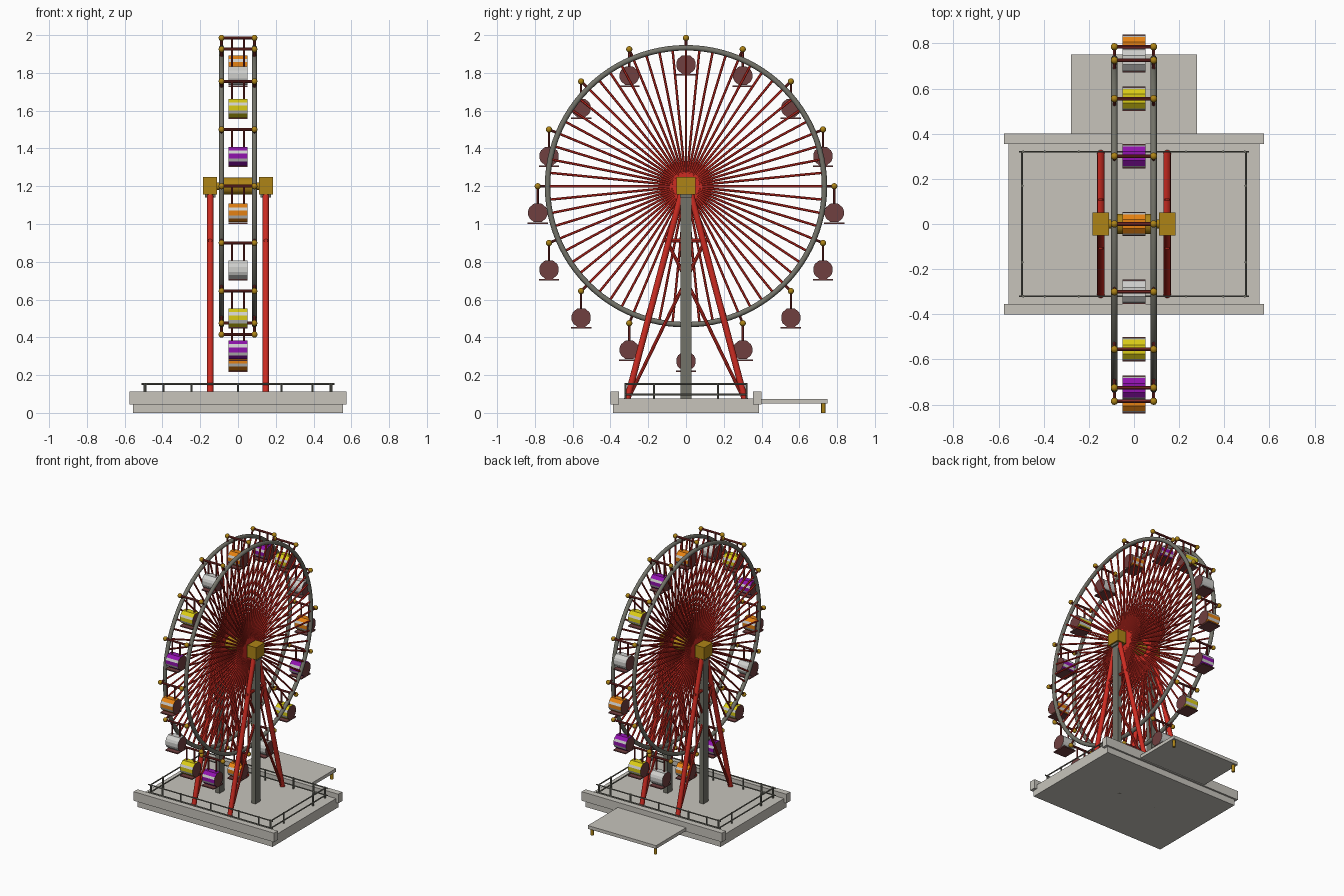
import bpy, bmesh, math
from mathutils import Vector, Matrix

if "Cube" in bpy.data.objects:
    bpy.data.objects.remove(bpy.data.objects["Cube"])


def material(name, rgb):
    m = bpy.data.materials.new(name)
    m.diffuse_color = (*rgb, 1)
    m.use_nodes = True
    m.node_tree.nodes["Principled BSDF"].inputs["Base Color"].default_value = m.diffuse_color
    return m


STONE = material("pale stone", (0.57, 0.55, 0.50))
RED = material("red", (0.62, 0.025, 0.016))
GOLD = material("gold", (0.42, 0.23, 0.008))
BROWN = material("brown red", (0.16, 0.05, 0.05))
DARK = material("dark red", (0.22, 0.025, 0.022))
GREY = material("steel grey", (0.17, 0.17, 0.14))
WHITE = material("white", (0.62, 0.62, 0.60))
ORANGE = material("orange", (0.78, 0.22, 0.006))
YELLOW = material("yellow", (0.70, 0.60, 0.008))
PURPLE = material("purple", (0.28, 0.006, 0.42))

HUB_Z, RIM_R, RIM_X, PIVOT_R, CABINS = 1.2, 0.733, 0.087, 0.785, 16


def finish(bm, name, mats, smooth=False):
    bmesh.ops.recalc_face_normals(bm, faces=bm.faces)
    me = bpy.data.meshes.new(name)
    bm.to_mesh(me)
    bm.free()
    for m in mats:
        me.materials.append(m)
    if smooth:
        me.polygons.foreach_set("use_smooth", [True] * len(me.polygons))
        me.set_sharp_from_angle(angle=math.radians(40))
    ob = bpy.data.objects.new(name, me)
    bpy.context.collection.objects.link(ob)
    return ob


def box(bm, lo, hi):
    lo, hi = Vector(lo), Vector(hi)
    mat = Matrix.Translation((lo + hi) / 2) @ Matrix.Diagonal((*(hi - lo), 1))
    bmesh.ops.create_cube(bm, size=1, matrix=mat)


def rod(bm, a, b, r, sides=8):
    a, b = Vector(a), Vector(b)
    d = b - a
    mat = Matrix.Translation((a + b) / 2) @ d.to_track_quat('Z', 'Y').to_matrix().to_4x4()
    bmesh.ops.create_cone(bm, cap_ends=True, segments=sides, radius1=r, radius2=r,
                          depth=d.length, matrix=mat)


def ball(bm, c, r):
    bmesh.ops.create_uvsphere(bm, u_segments=10, v_segments=8, radius=r,
                              matrix=Matrix.Translation(c))


def ring(bm, x, radius, r, n=96, sides=10):
    rows = []
    for i in range(n):
        a = 2 * math.pi * i / n
        row = []
        for j in range(sides):
            t = 2 * math.pi * j / sides
            q = radius + r * math.cos(t)
            row.append(bm.verts.new((x + r * math.sin(t), q * math.cos(a), HUB_Z + q * math.sin(a))))
        rows.append(row)
    for i in range(n):
        p, q = rows[i], rows[(i + 1) % n]
        for j in range(sides):
            k = (j + 1) % sides
            bm.faces.new((p[j], p[k], q[k], q[j]))


def polar(x, radius, a):
    return Vector((x, radius * math.cos(a), HUB_Z + radius * math.sin(a)))


# base slab and its raised front and back kerbs
bm = bmesh.new()
box(bm, (-0.555, -0.387, 0), (0.555, 0.387, 0.075))
finish(bm, "base_slab", [STONE])
bm = bmesh.new()
for s in (-1, 1):
    box(bm, (-0.575, min(s * 0.355, s * 0.4), 0.045), (0.575, max(s * 0.355, s * 0.4), 0.112))
finish(bm, "base_kerbs", [STONE])

# boarding platform on small gold feet
bm = bmesh.new()
box(bm, (-0.28, 0.39, 0.05), (0.28, 0.75, 0.074))
finish(bm, "boarding_platform", [STONE])
bm = bmesh.new()
for s in (-1, 1):
    rod(bm, (s * 0.26, 0.727, 0), (s * 0.26, 0.727, 0.052), 0.011, 10)
finish(bm, "platform_feet", [GOLD], True)

# railing round the base
bm = bmesh.new()
for z in (0.098, 0.152):
    for s in (-1, 1):
        rod(bm, (-0.51, s * 0.32, z), (0.51, s * 0.32, z), 0.005, 6)
        rod(bm, (s * 0.495, -0.32, z), (s * 0.495, 0.32, z), 0.005, 6)
for s in (-1, 1):
    for x in (-0.49, -0.395, -0.245, 0, 0.23, 0.395, 0.49):
        rod(bm, (x, s * 0.32, 0.07), (x, s * 0.32, 0.157), 0.006, 6)
    for y in (-0.17, 0.17):
        rod(bm, (s * 0.495, y, 0.07), (s * 0.495, y, 0.157), 0.006, 6)
finish(bm, "railing", [GREY], True)

# support towers: columns, splayed legs, braces, bearing blocks
cols, legs, braces, blocks = (bmesh.new() for _ in range(4))
for s in (-1, 1):
    x = s * 0.147
    box(cols, (x - 0.016, -0.028, 0.0), (x + 0.016, 0.028, 1.15))
    box(cols, (x - 0.027, -0.032, 1.14), (x + 0.027, 0.032, 1.16))
    box(blocks, (x - 0.037, -0.05, 1.157), (x + 0.037, 0.05, 1.248))
    for t in (-1, 1):
        rod(legs, (x, t * 0.312, 0.07), (x, t * 0.025, 1.16), 0.017, 12)
        rod(braces, (x, -t * 0.1, 0.91), (x, t * 0.3, 0.085), 0.009)
    rod(braces, (x, -0.113, 0.912), (x, 0.113, 0.912), 0.011)
finish(cols, "support_columns", [GREY])
finish(legs, "support_legs", [RED], True)
finish(braces, "support_braces", [RED], True)
finish(blocks, "bearing_blocks", [GOLD])

# hub and axle
bm = bmesh.new()
rod(bm, (-0.075, 0, HUB_Z), (0.075, 0, HUB_Z), 0.045, 24)
rod(bm, (-0.15, 0, HUB_Z), (0.15, 0, HUB_Z), 0.02, 16)
finish(bm, "hub", [GOLD], True)

# twin rims and spokes
bm = bmesh.new()
for s in (-1, 1):
    ring(bm, s * RIM_X, RIM_R, 0.0145)
finish(bm, "rims", [GREY], True)
bm = bmesh.new()
for s in (-1, 1):
    for i in range(64):
        a = 2 * math.pi * i / 64
        rod(bm, polar(s * RIM_X, 0.02, a), polar(s * RIM_X, RIM_R, a), 0.0065, 6)
finish(bm, "spokes", [RED], True)

# cabin hangers: stems, cross bars, gold end knobs
stems, knobs = bmesh.new(), bmesh.new()
for i in range(CABINS):
    a = 2 * math.pi * i / CABINS
    p = polar(0, PIVOT_R, a)
    rod(stems, p - Vector((0.09, 0, 0)), p + Vector((0.09, 0, 0)), 0.008)
    for s in (-1, 1):
        rod(stems, polar(s * RIM_X, RIM_R, a), polar(s * RIM_X, PIVOT_R, a), 0.007)
        ball(knobs, p + Vector((s * RIM_X, 0, 0)), 0.0165)
        top = p + Vector((s * 0.032, 0, 0))
        rod(stems, top, top - Vector((0, 0, 0.1)), 0.0055, 6)
finish(stems, "hanger_bars", [DARK], True)
finish(knobs, "hanger_knobs", [GOLD], True)

# cabins: striped drums with brown ends and floor
half = (14, 34, 67.5)
angles = [*half, *(180 - h for h in reversed(half)), *(180 + h for h in half),
          *(360 - h for h in reversed(half))]
colours = [ORANGE, WHITE, YELLOW, PURPLE]
for i in range(CABINS):
    # counted from the top towards the front
    p = polar(0, PIVOT_R, math.pi / 2 + 2 * math.pi * i / CABINS) - Vector((0, 0, 0.141))
    bm = bmesh.new()
    sides = [[bm.verts.new((x, p.y + 0.052 * math.cos(math.radians(d)),
                            p.z + 0.053 * math.sin(math.radians(d)))) for d in angles]
             for x in (-0.051, 0.051)]
    n = len(angles)
    for j in range(n):
        k = (j + 1) % n
        f = bm.faces.new((sides[0][j], sides[0][k], sides[1][k], sides[1][j]))
        height = abs(f.calc_center_median().z - p.z)
        f.material_index = 1 if 0.015 < height < 0.026 else 0
    for loop in sides:
        bm.faces.new(loop).material_index = 2
    first = len(bm.faces)
    box(bm, (-0.05, p.y - 0.054, p.z - 0.058), (0.05, p.y + 0.054, p.z - 0.05))
    bm.faces.ensure_lookup_table()
    for f in bm.faces[first:]:
        f.material_index = 2
    finish(bm, f"cabin_{i + 1}", [colours[i % 4], WHITE, BROWN])
